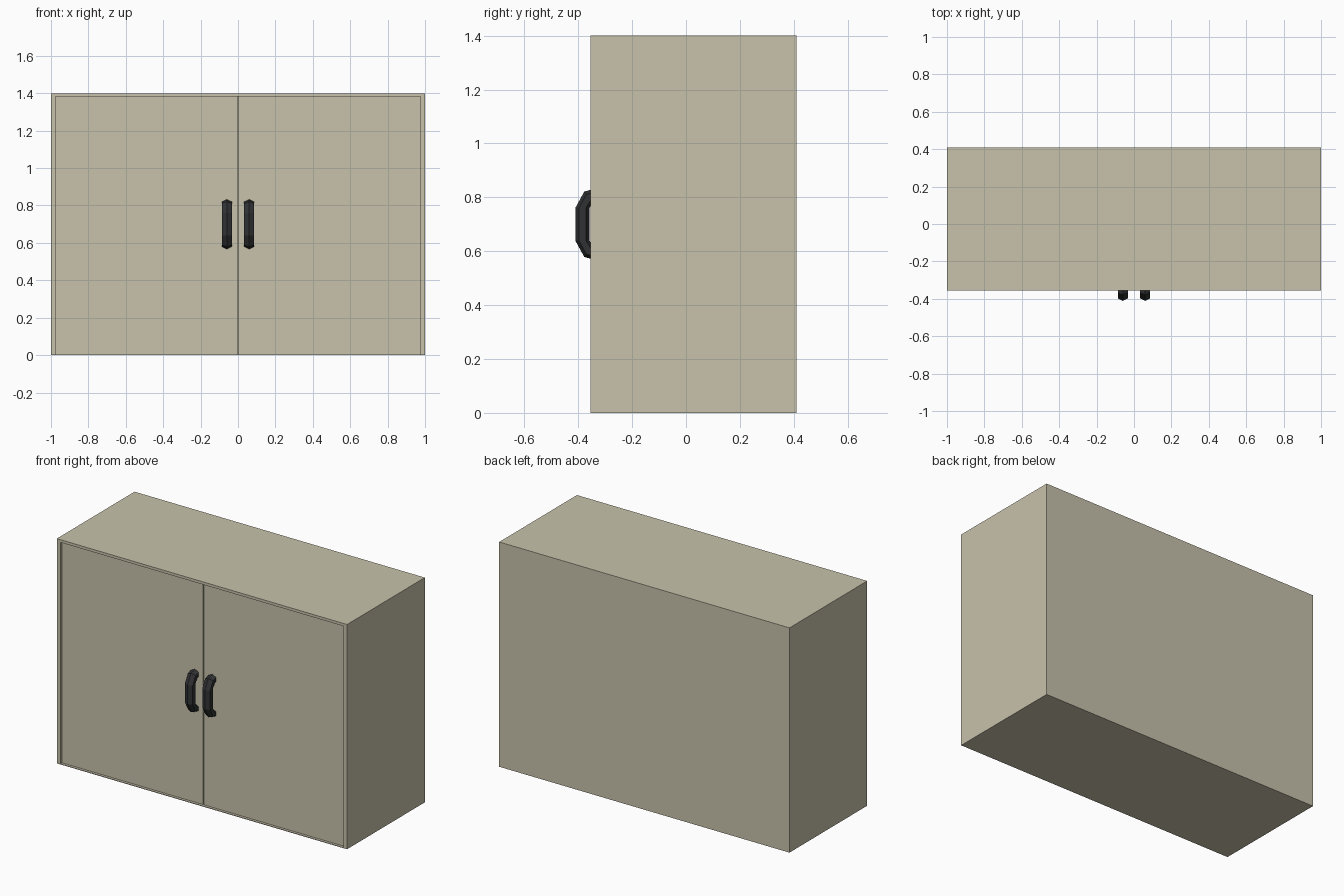
import bpy
import bmesh
import math
from mathutils import Vector

cube = bpy.data.objects.get("Cube")
if cube:
    bpy.data.objects.remove(cube, do_unlink=True)


def make_material(name, rgb):
    mat = bpy.data.materials.new(name)
    mat.use_nodes = True
    color = (*rgb, 1)
    mat.diffuse_color = color
    bsdf = mat.node_tree.nodes["Principled BSDF"]
    bsdf.inputs["Base Color"].default_value = color
    bsdf.inputs["Roughness"].default_value = 0.7
    return mat


beige = make_material("beige paint", (0.58, 0.54, 0.41))
black = make_material("black metal", (0.03, 0.031, 0.033))


def add_object(name, bm, mat):
    bmesh.ops.recalc_face_normals(bm, faces=bm.faces)
    mesh = bpy.data.meshes.new(name)
    bm.to_mesh(mesh)
    bm.free()
    mesh.materials.append(mat)
    obj = bpy.data.objects.new(name, mesh)
    bpy.context.collection.objects.link(obj)
    return obj


def box(name, low, high, mat):
    low, high = Vector(low), Vector(high)
    bm = bmesh.new()
    bmesh.ops.create_cube(bm, size=1)
    for v in bm.verts:
        v.co = (low + high) / 2 + v.co * (high - low)
    return add_object(name, bm, mat)


# Overall cabinet limits and panel sizes
FRONT, BACK, HEIGHT = -0.355, 0.41, 1.4
SIDE, TOP, FLOOR = 0.024, 0.017, 0.004
DOOR_FRONT = FRONT + 0.016
GAP = 0.003

# Carcass
box("top_panel", (-1, FRONT, HEIGHT - TOP), (1, BACK, HEIGHT), beige)
box("floor_panel", (-1 + SIDE, FRONT, 0), (1 - SIDE, BACK, FLOOR), beige)
box("back_panel", (-1 + SIDE, BACK - 0.02, FLOOR), (1 - SIDE, BACK, HEIGHT - TOP), beige)


def handle(name, x):
    """Six-sided bent grip, lofted through tilted rings (y, z, tilt)."""
    upper = [(-0.385, 0.06, 0), (-0.361, 0.101, 50), (-0.325, 0.111, 90)]
    rings = [(y, -z, -tilt) for y, z, tilt in reversed(upper)] + upper
    bm = bmesh.new()
    loops = []
    for y, z, tilt in rings:
        t = math.radians(tilt)
        loop = []
        for i in range(6):
            a = math.tau * i / 6
            out = 0.026 * math.cos(a)
            loop.append(bm.verts.new((x + 0.031 * math.sin(a),
                                      y - out * math.cos(t),
                                      0.7 + z + out * math.sin(t))))
        loops.append(loop)
    for a, b in zip(loops, loops[1:]):
        for i in range(6):
            j = (i + 1) % 6
            bm.faces.new((a[i], a[j], b[j], b[i]))
    bm.faces.new(loops[0])
    bm.faces.new(loops[-1])
    return add_object(name, bm, black)


# Sides, doors and handles, mirrored
for label, s in (("left", 1), ("right", -1)):
    xs = sorted((s * (1 - SIDE), s))
    box(label + "_side", (xs[0], FRONT, 0), (xs[1], BACK, HEIGHT - TOP), beige)
    xs = sorted((s * GAP, s * (1 - SIDE)))
    box(label + "_door", (xs[0], DOOR_FRONT, FLOOR),
        (xs[1], DOOR_FRONT + 0.025, HEIGHT - TOP), beige)
    handle(label + "_handle", s * 0.06)

# Strip closing the gap behind the doors
box("door_stop", (-0.03, DOOR_FRONT + 0.025, FLOOR),
    (0.03, DOOR_FRONT + 0.04, HEIGHT - TOP), beige)
